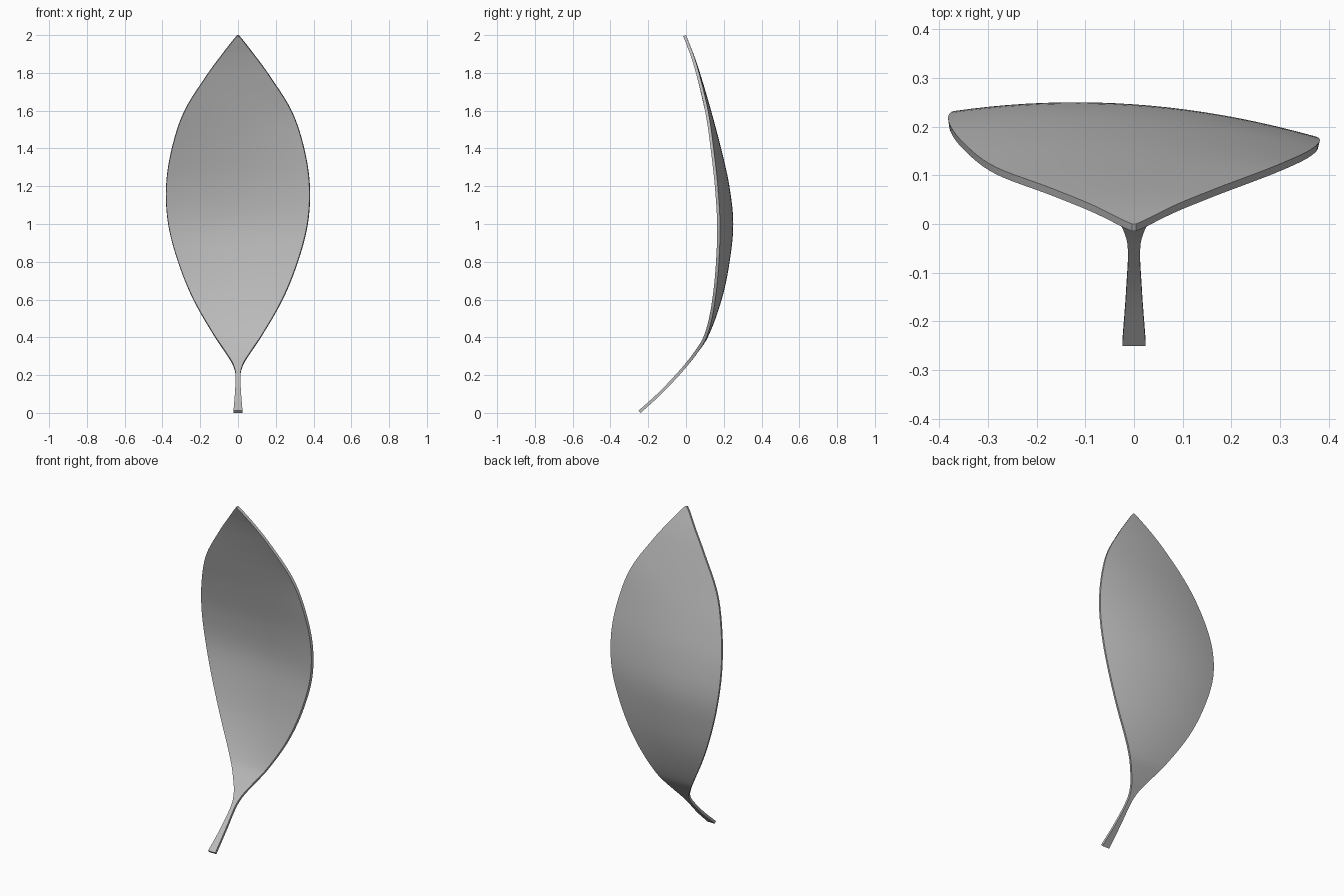
import bpy, bmesh

if "Cube" in bpy.data.objects:
    bpy.data.objects.remove(bpy.data.objects["Cube"])

# Stations up the leaf: height, half width, back surface y, cross slope, cross curvature
STATIONS = [
    (0.00, 0.024, -0.240, 0.00, 0.00),
    (0.10, 0.016, -0.130, 0.00, 0.00),
    (0.20, 0.013, -0.035, 0.00, 0.00),
    (0.25, 0.026, 0.008, 0.00, -0.05),
    (0.30, 0.055, 0.048, 0.00, -0.15),
    (0.40, 0.122, 0.115, -0.02, -0.25),
    (0.60, 0.237, 0.186, -0.06, -0.30),
    (0.80, 0.318, 0.227, -0.07, -0.30),
    (1.00, 0.370, 0.246, -0.07, -0.29),
    (1.20, 0.381, 0.227, -0.055, -0.26),
    (1.40, 0.351, 0.185, -0.03, -0.23),
    (1.60, 0.284, 0.133, 0.00, -0.20),
    (1.80, 0.158, 0.074, 0.00, -0.20),
    (1.90, 0.084, 0.040, 0.00, -0.20),
    (1.98, 0.022, 0.008, 0.00, -0.20),
    (2.00, 0.004, 0.000, 0.00, 0.00),
]


def slope(i, c):
    lo, hi = STATIONS[max(i - 1, 0)], STATIONS[min(i + 1, len(STATIONS) - 1)]
    return (hi[c] - lo[c]) / (hi[0] - lo[0])


def blend(i, t, c):
    """Smooth cubic value of column c between stations i and i + 1."""
    a, b = STATIONS[i], STATIONS[i + 1]
    h = b[0] - a[0]
    return ((2*t**3 - 3*t**2 + 1) * a[c] + (t**3 - 2*t**2 + t) * h * slope(i, c)
            + (3*t**2 - 2*t**3) * b[c] + (t**3 - t**2) * h * slope(i + 1, c))


# Rows of points across the blade and stalk
ROW_STEPS, COLS = 6, 20
rows = []
bm = bmesh.new()
for i in range(len(STATIONS) - 1):
    last = i == len(STATIONS) - 2
    for k in range(ROW_STEPS + (1 if last else 0)):
        t = k / ROW_STEPS
        z = STATIONS[i][0] + t * (STATIONS[i + 1][0] - STATIONS[i][0])
        w, y, tilt, cup = (blend(i, t, c) for c in range(1, 5))
        row = []
        for j in range(COLS + 1):
            x = w * (2 * j / COLS - 1)
            row.append(bm.verts.new((x, y + tilt * x + cup * x * x, z)))
        rows.append(row)

# Faces point towards the back
for r0, r1 in zip(rows, rows[1:]):
    for j in range(COLS):
        bm.faces.new((r0[j], r1[j], r1[j + 1], r0[j + 1]))

mesh = bpy.data.meshes.new("leaf")
bm.to_mesh(mesh)
bm.free()
leaf = bpy.data.objects.new("leaf", mesh)
bpy.context.collection.objects.link(leaf)

grey = bpy.data.materials.new("plain grey")
grey.diffuse_color = (0.5, 0.5, 0.5, 1)
grey.use_nodes = True
grey.node_tree.nodes["Principled BSDF"].inputs["Base Color"].default_value = grey.diffuse_color
mesh.materials.append(grey)

# Thin even shell with crisp rim
shell = leaf.modifiers.new("shell", "SOLIDIFY")
shell.thickness = 0.016
shell.offset = -1
bpy.context.view_layer.objects.active = leaf
leaf.select_set(True)
bpy.ops.object.modifier_apply(modifier="shell")
bpy.ops.object.shade_smooth_by_angle()
